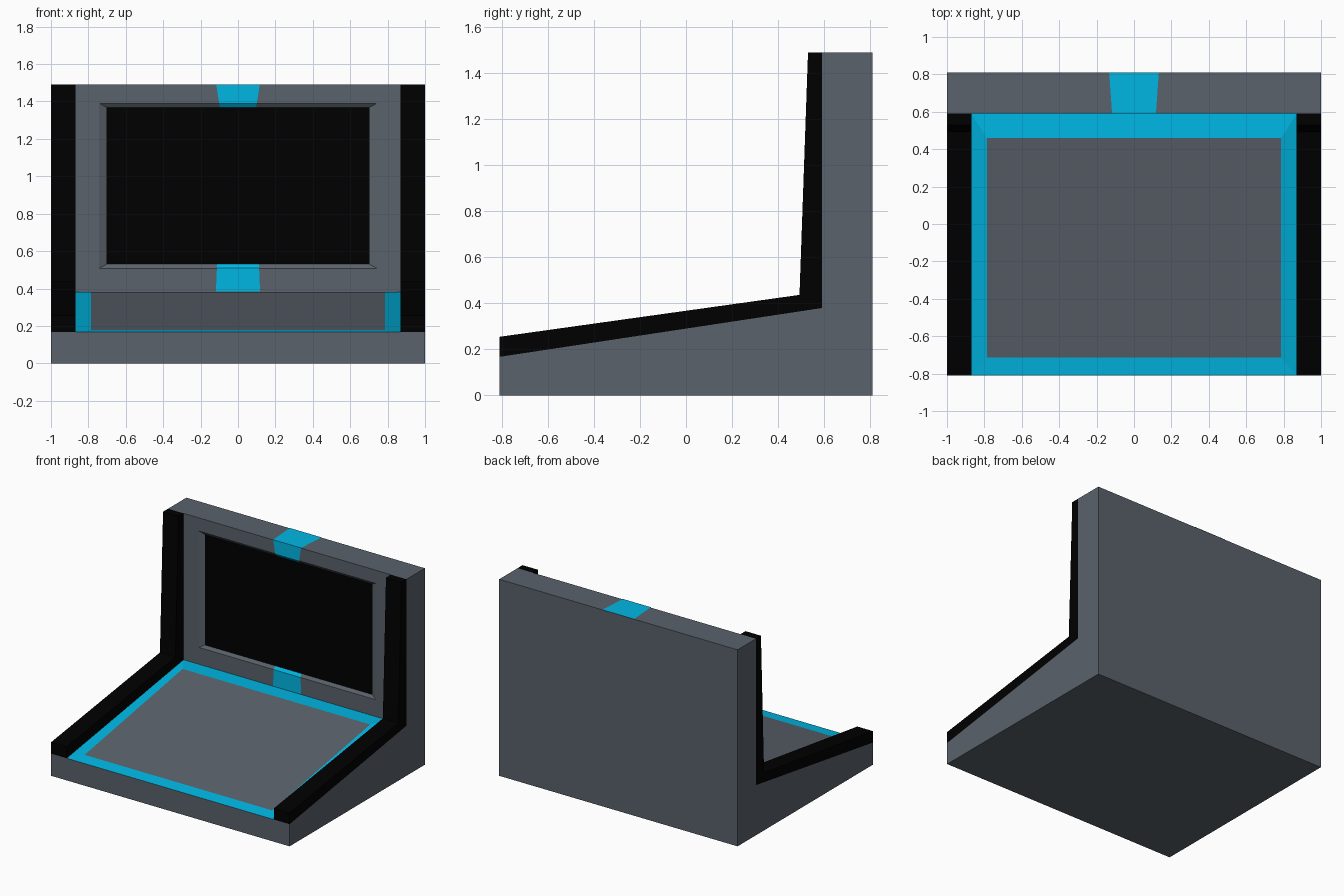
import bpy, bmesh

if "Cube" in bpy.data.objects:
    bpy.data.objects.remove(bpy.data.objects["Cube"])


def material(name, color):
    m = bpy.data.materials.new(name)
    m.diffuse_color = color
    m.use_nodes = True
    m.node_tree.nodes["Principled BSDF"].inputs["Base Color"].default_value = m.diffuse_color
    return m


GREY = material("slate_grey", (0.102, 0.122, 0.145, 1))
BLACK = material("black", (0.0, 0.0, 0.0, 1))
BLUE = material("blue", (0.0, 0.47, 0.77, 1))


def finish(name, bm, mats):
    me = bpy.data.meshes.new(name)
    bm.to_mesh(me)
    bm.free()
    for m in mats:
        me.materials.append(m)
    ob = bpy.data.objects.new(name, me)
    bpy.context.collection.objects.link(ob)
    return ob


def extrude_profile(profile, xs):
    """Closed (y, z) profile swept through the x stations, capped at both ends."""
    bm = bmesh.new()
    rings = [[bm.verts.new((x, y, z)) for y, z in profile] for x in xs]
    n = len(profile)
    strips = []
    for a, b in zip(rings, rings[1:]):
        strips.append([bm.faces.new((a[i], a[(i + 1) % n], b[(i + 1) % n], b[i]))
                       for i in range(n)])
    bm.faces.new(rings[0])
    bm.faces.new(rings[-1][::-1])
    bmesh.ops.recalc_face_normals(bm, faces=bm.faces[:])
    return bm, strips


def inset_to(bm, face, half_x, low, high):
    """Inset a face and move its corners to (+-half_x, low / high) in (y, z)."""
    ring = bmesh.ops.inset_individual(bm, faces=[face], thickness=0.02)["faces"]
    mid = face.calc_center_median()
    for v in face.verts:
        y, z = high if v.co.z > mid.z else low
        v.co = (half_x if v.co.x > 0 else -half_x, y, z)
    return ring


# Body: L-shaped block with a raised floor panel and a recessed screen
profile = [(-0.81, 0), (0.81, 0), (0.81, 1.49), (0.59, 1.49), (0.59, 0.38), (-0.81, 0.168)]
bm, strips = extrude_profile(profile, (-1, -0.87, 0.87, 1))
wall, floor = strips[1][3], strips[1][4]
for f in inset_to(bm, floor, 0.787, (-0.714, 0.179), (0.46, 0.382)):
    f.material_index = 2
inset_to(bm, wall, 0.742, (0.59, 0.508), (0.59, 1.39))
inset_to(bm, wall, 0.702, (0.607, 0.53), (0.607, 1.368))
wall.material_index = 1
finish("body", bm, [GREY, BLACK, BLUE])

# Side rails following the floor slope and the wall
rail = [(-0.81, 0.168), (0.59, 0.38), (0.59, 1.49), (0.53, 1.49), (0.493, 0.437), (-0.81, 0.255)]
for side, x in (("left", -1), ("right", 0.87)):
    bm, _ = extrude_profile(rail, (x, x + 0.13))
    finish(side + "_rail", bm, [BLACK])


# Centre stripes laid just over the wall, its top and the screen bevel
def stripe(name, rows):
    bm = bmesh.new()
    pairs = [[bm.verts.new((s * w, y, z)) for s in (-1, 1)] for w, y, z in rows]
    for (a, b), (c, d) in zip(pairs, pairs[1:]):
        bm.faces.new((a, b, d, c))
    finish(name, bm, [BLUE])


stripe("upper_stripe", [(0.095, 0.605, 1.367), (0.1, 0.588, 1.388),
                        (0.117, 0.588, 1.492), (0.133, 0.81, 1.492)])
stripe("lower_stripe", [(0.118, 0.588, 0.383), (0.113, 0.588, 0.509), (0.111, 0.605, 0.531)])
